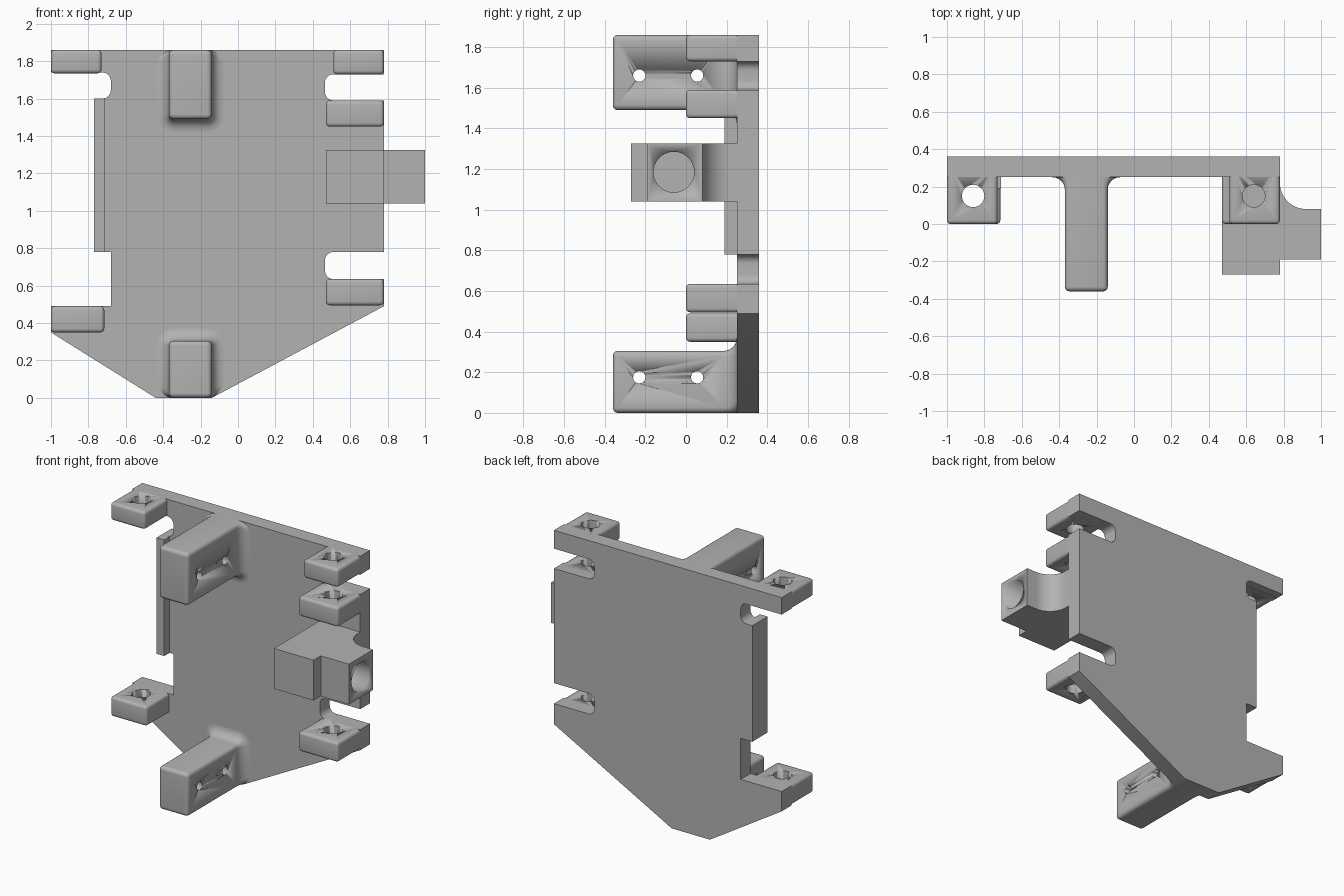
import bpy, bmesh, math
from mathutils import Vector

cube = bpy.data.objects.get("Cube")
if cube:
    bpy.data.objects.remove(cube)

TOP, BACK, FACE = 1.86, 0.36, 0.25

grey = bpy.data.materials.new("plain grey")
grey.use_nodes = True
grey.diffuse_color = (0.45, 0.45, 0.45, 1)
grey.node_tree.nodes["Principled BSDF"].inputs["Base Color"].default_value = grey.diffuse_color


def finish(bm, name, smooth=True):
    bmesh.ops.recalc_face_normals(bm, faces=bm.faces)
    mesh = bpy.data.meshes.new(name)
    bm.to_mesh(mesh)
    bm.free()
    mesh.materials.append(grey)
    ob = bpy.data.objects.new(name, mesh)
    bpy.context.collection.objects.link(ob)
    if smooth:
        bpy.ops.object.select_all(action="DESELECT")
        ob.select_set(True)
        bpy.context.view_layer.objects.active = ob
        bpy.ops.object.shade_smooth_by_angle(angle=math.radians(35))
    return ob


def rounded(points, steps=8):
    """Outline from (u, v) or (u, v, radius) points; right-angle corners may be rounded."""
    out = []
    for i, p in enumerate(points):
        c = Vector(p[:2])
        if len(p) == 2:
            out.append(c)
            continue
        a = (Vector(points[i - 1][:2]) - c).normalized()
        b = (Vector(points[(i + 1) % len(points)][:2]) - c).normalized()
        for k in range(steps + 1):
            t = k / steps * math.pi / 2
            out.append(c + p[2] * (a + b - b * math.cos(t) - a * math.sin(t)))
    return out


def extrude(name, outline, place, depth):
    bm = bmesh.new()
    face = bm.faces.new([bm.verts.new(place(u, v)) for u, v in outline])
    moved = bmesh.ops.extrude_face_region(bm, geom=[face])["geom"]
    verts = [g for g in moved if isinstance(g, bmesh.types.BMVert)]
    bmesh.ops.translate(bm, verts=verts, vec=depth)
    return finish(bm, name)


def box(name, lo, hi, bevel=0):
    bm = bmesh.new()
    bmesh.ops.create_cube(bm, size=1)
    for v in bm.verts:
        v.co = [lo[i] if v.co[i] < 0 else hi[i] for i in range(3)]
    if bevel:
        # the rear end is buried in the plate and stays square
        edges = [e for e in bm.edges if min(v.co.y for v in e.verts) < hi[1] - 0.01]
        bmesh.ops.bevel(bm, geom=edges, offset=bevel, segments=4, profile=0.5,
                        affect="EDGES")
    return finish(bm, name)


def drill(ob, centre, radius, length, axis):
    bm = bmesh.new()
    bmesh.ops.create_cone(bm, cap_ends=True, segments=40, radius1=radius,
                          radius2=radius, depth=length)
    cutter = finish(bm, "hole_cutter")
    if axis == "X":
        cutter.rotation_euler.y = math.pi / 2
    cutter.location = centre
    cutter.hide_render = True
    cutter.hide_viewport = True
    cutter.display_type = "WIRE"
    mod = ob.modifiers.new("hole", "BOOLEAN")
    mod.operation = "DIFFERENCE"
    mod.solver = "EXACT"
    mod.object = cutter
    # bake the hole, then drop the cutter
    bpy.context.view_layer.update()
    graph = bpy.context.evaluated_depsgraph_get()
    ob.data = bpy.data.meshes.new_from_object(ob.evaluated_get(graph))
    ob.modifiers.clear()
    bpy.data.objects.remove(cutter)


# Back plate with notched sides and a pointed bottom
R = 0.045
plate = rounded([
    (-1, TOP), (-1, 1.74), (-0.68, 1.74, R), (-0.68, 1.6, R), (-0.77, 1.6),
    (-0.77, 0.78), (-0.68, 0.78), (-0.68, 0.49), (-1, 0.49), (-1, 0.35),
    (-0.44, 0), (-0.14, 0), (0.78, 0.49), (0.78, 0.635), (0.465, 0.635, R),
    (0.465, 0.78, R), (0.78, 0.78), (0.78, 1.59), (0.465, 1.59, R),
    (0.465, 1.73, R), (0.78, 1.73), (0.78, TOP)])
extrude("back_plate", plate, lambda u, v: (u, FACE, v), (0, BACK - FACE, 0))

# Raised lip along the right edge of the plate
box("edge_lip", (-0.77, 0.19, 0.78), (-0.71, 0.3, 1.6))

# Drilled lugs on both sides
lugs = {
    "right_top_lug": (-1, -0.73, 1.735, TOP),
    "right_bottom_lug": (-1, -0.715, 0.35, 0.49),
    "left_top_lug": (0.51, 0.78, 1.73, TOP),
    "left_upper_lug": (0.47, 0.78, 1.45, 1.59),
    "left_lower_lug": (0.47, 0.78, 0.495, 0.635),
}
for name, (x0, x1, z0, z1) in lugs.items():
    lug = box(name, (x0, 0, z0), (x1, 0.3, z1), 0.02)
    hole_x = -0.86 if x0 < 0 else 0.64
    drill(lug, (hole_x, 0.15, (z0 + z1) / 2), 0.06, 0.4, "Z")


def arm(name, z0, z1, hole_z):
    """Forward arm: rounded nose, rounded edges and a flared root."""
    x0, x1, nose, root = -0.37, -0.14, 0.025, 0.065
    quarter = [k / 6 * math.pi / 2 for k in range(7)]
    sections = [(-0.36 + nose * (1 - math.sin(t)), nose * (math.cos(t) - 1))
                for t in reversed(quarter)]
    sections = [(-0.36 + nose * (1 - math.cos(t)), nose * (math.sin(t) - 1)) for t in quarter]
    sections += [(FACE - root * (1 - math.sin(t)), root * (1 - math.cos(t))) for t in quarter]
    sections.append((0.3, root))
    bm = bmesh.new()
    rings = []
    for y, grow in sections:
        a, b = x0 - grow, x1 + grow
        c, d = max(z0 - grow, min(z0, 0) - min(grow, 0)), min(z1 + grow, TOP - max(-grow, 0))
        r = 0.026 + grow
        ring = rounded([(a, c, r), (b, c, r), (b, d, r), (a, d, r)], 4)
        rings.append([bm.verts.new((u, y, v)) for u, v in ring])
    for r0, r1 in zip(rings, rings[1:]):
        for i in range(len(r0)):
            j = (i + 1) % len(r0)
            bm.faces.new((r0[i], r0[j], r1[j], r1[i]))
    bm.faces.new(rings[0])
    bm.faces.new(rings[-1])
    ob = finish(bm, name)
    for y in (-0.23, 0.055):
        drill(ob, (-0.255, y, hole_z), 0.03, 0.6, "X")


arm("upper_arm", 1.49, TOP, 1.66)
arm("lower_arm", 0, 0.305, 0.175)

# Side socket block, stepped in front and curved into the plate behind
socket = rounded([
    (0.47, -0.27), (0.78, -0.27), (0.78, -0.19), (1, -0.19), (1, 0.08),
    (0.78, 0.08, 0.14), (0.78, 0.3), (0.47, 0.3)], 12)
block = extrude("socket_block", socket, lambda u, v: (u, v, 1.04), (0, 0, 0.285))
drill(block, (0.83, -0.06, 1.185), 0.1, 0.5, "X")
